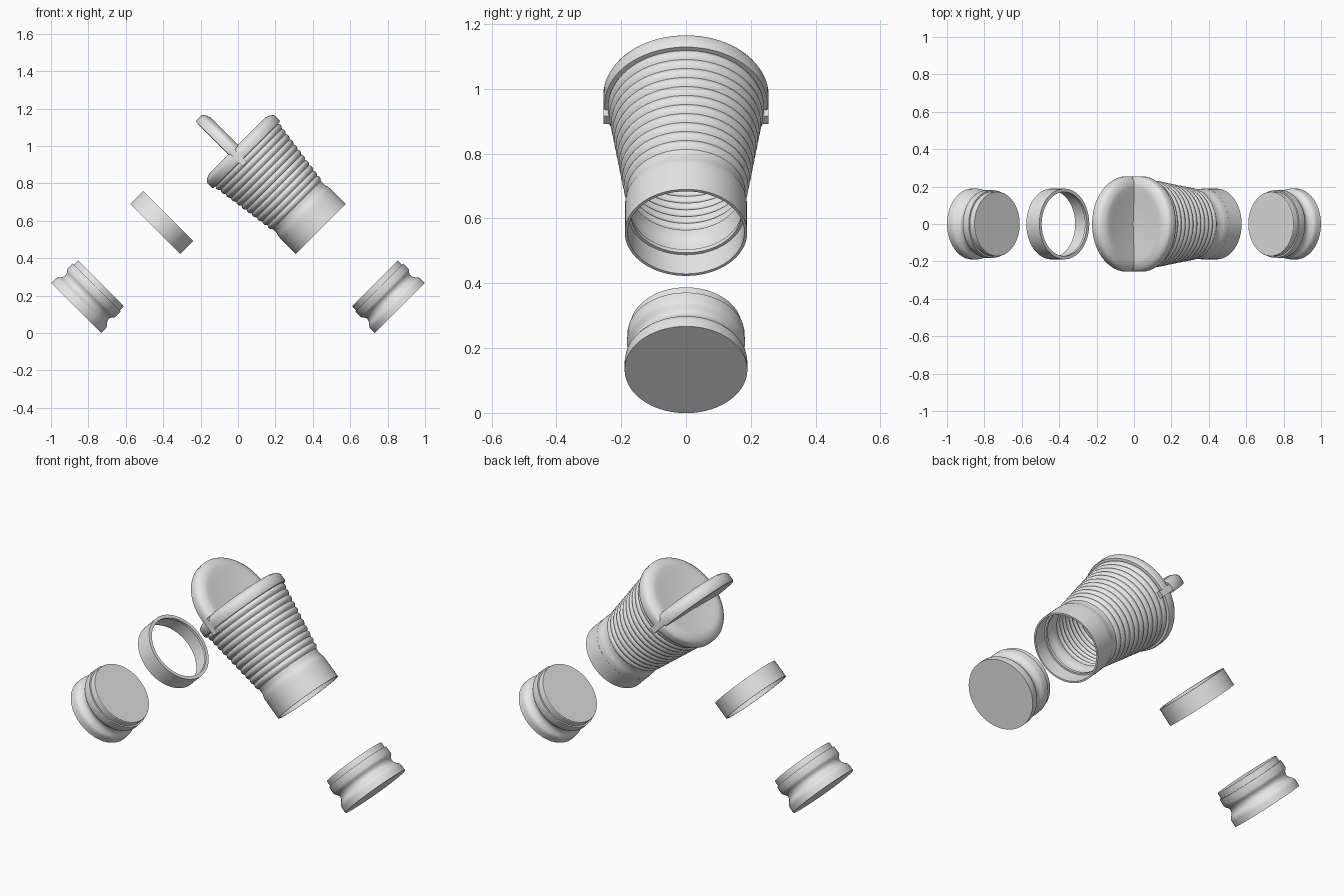
import bpy, bmesh, math
from mathutils import Vector

cube = bpy.data.objects.get("Cube")
if cube:
    bpy.data.objects.remove(cube, do_unlink=True)

grey = bpy.data.materials.new("light_grey")
grey.use_nodes = True
grey.diffuse_color = (0.8, 0.8, 0.8, 1)
grey.node_tree.nodes["Principled BSDF"].inputs["Base Color"].default_value = (0.8, 0.8, 0.8, 1)

# Tilted frame: parts are turned about an axis that slopes down to the left
H = math.sqrt(0.5)
AXIS = Vector((H, 0, -H))
SIDE = Vector((H, 0, H))
BACK = Vector((0, 1, 0))
OFFSET = 0.706
SEGMENTS = 72


def place(s, across, y, mirror):
    p = AXIS * s + SIDE * (OFFSET + across) + BACK * y
    if mirror:
        p.x = -p.x
    return p


def finish(name, bm):
    bmesh.ops.recalc_face_normals(bm, faces=bm.faces)
    mesh = bpy.data.meshes.new(name)
    bm.to_mesh(mesh)
    bm.free()
    mesh.materials.append(grey)
    obj = bpy.data.objects.new(name, mesh)
    bpy.context.collection.objects.link(obj)
    bpy.ops.object.select_all(action="DESELECT")
    obj.select_set(True)
    bpy.context.view_layer.objects.active = obj
    bpy.ops.object.shade_smooth_by_angle(angle=math.radians(32))
    return obj


def lathe(name, profile, mirror=False, closed=False, half=False):
    """Turn (radius, axial) points; closed joins the profile into a hollow wall."""
    bm = bmesh.new()
    rings = []
    for r, s in profile:
        if r == 0:
            rings.append([bm.verts.new(place(s, 0, 0, mirror))] * SEGMENTS)
        else:
            rings.append([bm.verts.new(place(s, r * math.cos(a), r * math.sin(a), mirror))
                          for a in (math.tau * i / SEGMENTS for i in range(SEGMENTS))])
    pairs = list(zip(rings, rings[1:]))
    if closed:
        pairs.append((rings[-1], rings[0]))
    for a, b in pairs:
        for i in range(SEGMENTS):
            j = (i + 1) % SEGMENTS
            corners = dict.fromkeys((a[i], a[j], b[j], b[i]))
            bm.faces.new(list(corners))
    if half:
        normal = Vector((-SIDE.x, 0, SIDE.z)) if mirror else SIDE
        cut = bmesh.ops.bisect_plane(
            bm, geom=bm.verts[:] + bm.edges[:] + bm.faces[:], dist=1e-5,
            plane_co=place(0, 0, 0, mirror), plane_no=normal, clear_inner=True)
        edges = [e for e in cut["geom_cut"] if isinstance(e, bmesh.types.BMEdge)]
        bmesh.ops.holes_fill(bm, edges=edges, sides=0)
    return finish(name, bm)


def box(name, s_range, across_range, y_range, mirror=False):
    bm = bmesh.new()
    for s in s_range:
        for c in across_range:
            for y in y_range:
                bm.verts.new(place(s, c, y, mirror))
    bmesh.ops.convex_hull(bm, input=bm.verts[:])
    return finish(name, bm)


# Lid with rounded rim and shallow dish, plus the same half lid folded open
lid = [(0, -0.700), (0.10, -0.703), (0.17, -0.709), (0.20, -0.712), (0.215, -0.711),
       (0.237, -0.702), (0.250, -0.692), (0.255, -0.682), (0.255, -0.648),
       (0.251, -0.640), (0.236, -0.639), (0, -0.642)]
lathe("lid", lid)
lathe("open_flap", lid, mirror=True, half=True)
for side, name in ((-1, "front_hinge_tab"), (1, "back_hinge_tab")):
    box(name, (-0.682, -0.648), (-0.092, 0.01), (side * 0.228, side * 0.254), mirror=True)

# Tapered ribbed body
RIBS, STEPS = 11, 6
TOP, BOTTOM = -0.640, -0.262
outer = []
for k in range(RIBS * STEPS + 1):
    f = k / (RIBS * STEPS)
    bump = abs(math.sin(math.pi * k / STEPS))
    outer.append((0.236 + (0.182 - 0.236) * f + 0.008 * bump, TOP + (BOTTOM - TOP) * f))
outer += [(0.181, -0.245), (0.182, -0.228), (0.187, -0.214), (0.1885, -0.200), (0.1885, -0.179)]
inner = [(r - 0.012, s) for r, s in reversed(outer)]
lathe("ribbed_body", outer + inner, closed=True)

# Collar on the open end and a matching loose ring
collar = [(0.189, -0.179), (0.189, -0.081), (0.180, -0.081), (0.180, -0.164),
          (0.171, -0.164), (0.171, -0.179)]
lathe("collar", collar, closed=True)
lathe("loose_ring", collar, mirror=True, closed=True)

# Pair of plugged end caps with a rounded groove
cap = [(0, 0.329), (0.171, 0.329), (0.173, 0.332), (0.173, 0.362), (0.181, 0.362),
       (0.182, 0.400), (0.178, 0.410), (0.170, 0.418), (0.165, 0.428), (0.164, 0.438),
       (0.167, 0.449), (0.174, 0.459), (0.183, 0.467), (0.188, 0.476), (0.1895, 0.487),
       (0.1895, 0.5176), (0, 0.5176)]
lathe("left_cap", cap)
lathe("right_cap", cap, mirror=True)
